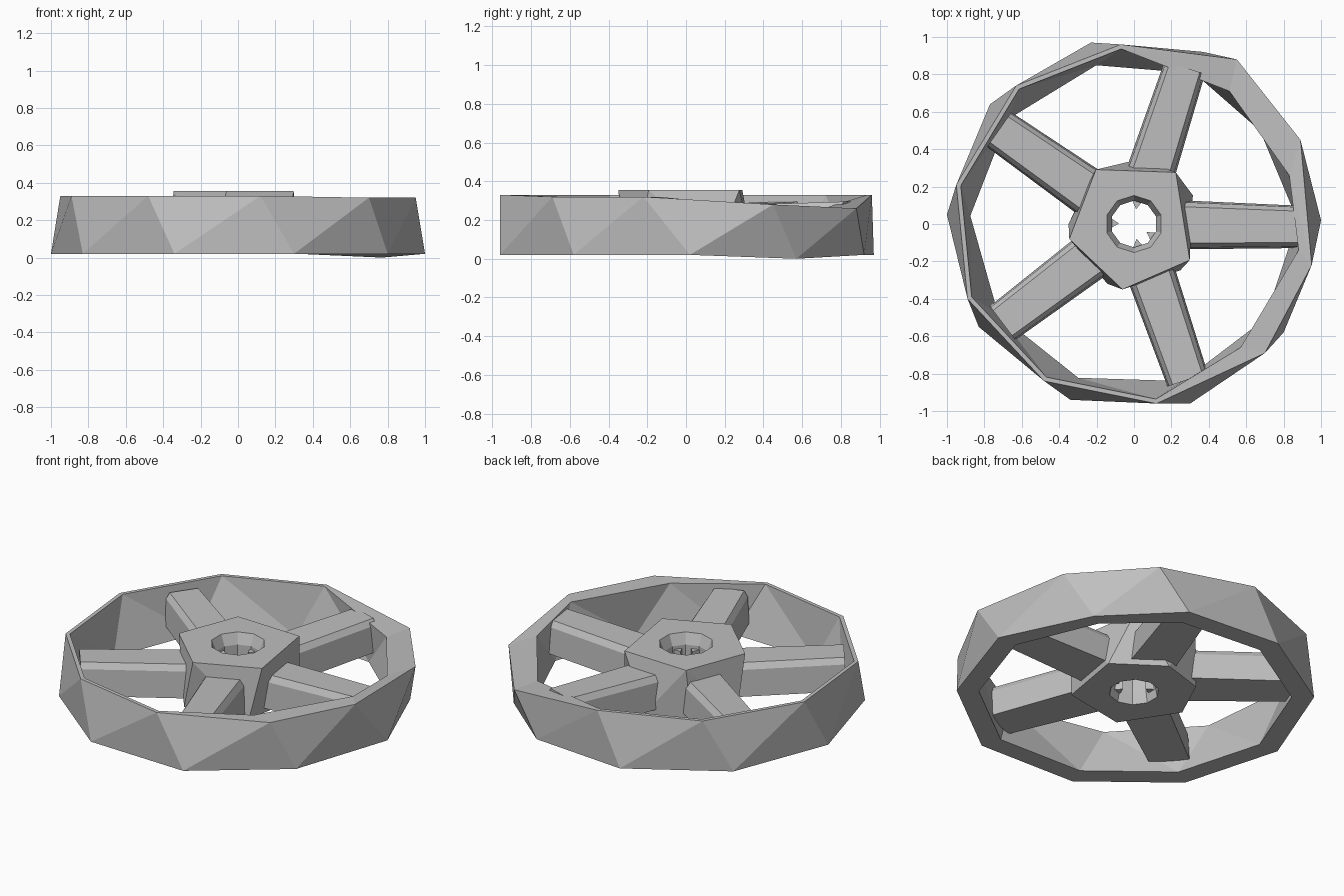
import bpy, bmesh, math
from mathutils import Vector, Matrix

if "Cube" in bpy.data.objects:
    bpy.data.objects.remove(bpy.data.objects["Cube"], do_unlink=True)

grey = bpy.data.materials.new("plain grey")
grey.use_nodes = True
COLOUR = (0.52, 0.52, 0.52, 1)
grey.diffuse_color = COLOUR
grey.node_tree.nodes["Principled BSDF"].inputs["Base Color"].default_value = COLOUR


def make_object(name, bm):
    bmesh.ops.recalc_face_normals(bm, faces=bm.faces)
    mesh = bpy.data.meshes.new(name)
    bm.to_mesh(mesh)
    bm.free()
    mesh.materials.append(grey)
    obj = bpy.data.objects.new(name, mesh)
    bpy.context.collection.objects.link(obj)
    return obj


def polar(radius, degrees, z):
    a = math.radians(degrees)
    return Vector((radius * math.cos(a), radius * math.sin(a), z))


def zigzag(bm, a, b):
    """Join two rings with triangles; b[i] sits just before a[i]."""
    n = len(a)
    for i in range(n):
        j = (i + 1) % n
        bm.faces.new((b[i], a[i], b[j]))
        bm.faces.new((a[i], a[j], b[j]))


# Rim: irregular ten-sided band, knife-edged on the left and thick on the right
bottom = [(1, .02), (.77, .57), (.37, .92), (-.23, .97), (-.77, .64),
          (-1, .05), (-.83, -.55), (-.34, -.94), (.30, -.96), (.80, -.58)]
top = [(.95, -.22, .32), (.89, .45, .28), (.55, .88, .26), (-.07, .96, .33),
       (-.63, .74, .33), (-.95, .21, .33), (-.89, -.40, .33),
       (-.48, -.84, .33), (.12, -.96, .33), (.70, -.69, .32)]
thick_lip = {0: (.88, -.14), 1: (.83, .26), 2: (.51, .71), 9: (.57, -.66)}

bm = bmesh.new()
outer_low, inner_low, outer_top, inner_top = [], [], [], []
for i in range(10):
    x, y = bottom[i]
    z = 0.0 if i == 1 else 0.02
    outer_low.append(bm.verts.new((x, y, z)))
    inner_low.append(bm.verts.new((x * .875, y * .875, .02)))
    x, y, z = top[i]
    outer_top.append(bm.verts.new((x, y, z)))
    lip = thick_lip.get(i, (x * .975, y * .975))
    inner_top.append(bm.verts.new((*lip, z)))
zigzag(bm, outer_low, outer_top)
zigzag(bm, inner_low, inner_top)
for i in range(10):
    j = (i + 1) % 10
    bm.faces.new((outer_low[i], outer_low[j], inner_low[j], inner_low[i]))
    bm.faces.new((outer_top[i], outer_top[j], inner_top[j]))
    bm.faces.new((outer_top[i], inner_top[j], inner_top[i]))
make_object("rim", bm)

# Spokes: tapered bars with a narrower, softly chamfered top
section = [(-1.08, .09), (-1, .25), (-.8, .285), (.8, .285), (1, .25), (1.08, .09)]
for n, angle in enumerate((-1, 72, 145, 217, -71)):
    bm = bmesh.new()
    ends = []
    for radius, half, lift in ((.22, .122, -.01), (.88, .105, .01)):
        ends.append([bm.verts.new((radius, y * half, z + lift)) for y, z in section])
    count = len(section)
    for i in range(count):
        j = (i + 1) % count
        bm.faces.new((ends[0][i], ends[0][j], ends[1][j], ends[1][i]))
    bm.faces.new(ends[0])
    bm.faces.new(ends[1])
    bm.transform(Matrix.Rotation(math.radians(angle), 4, 'Z'))
    make_object(f"spoke_{n + 1}", bm)

# Hub: five-sided cap twisting into a six-sided base
bm = bmesh.new()
points = [polar(.355, a, .355) for a in (51, 125, 193, 260, 327)]
points += [polar(.35, a, .05) for a in (-45, 26, 84, 130, 180, 246)]
verts = [bm.verts.new(p) for p in points]
bmesh.ops.convex_hull(bm, input=verts)
bmesh.ops.dissolve_limit(bm, angle_limit=.01, verts=bm.verts, edges=bm.edges)
hub = make_object("hub", bm)

# Axle hole, flared at both mouths
bm = bmesh.new()
rings = []
for radius, z in ((.15, 0), (.125, .12), (.125, .29), (.155, .36), (.155, .45)):
    rings.append([bm.verts.new(polar(radius, 18 + 36 * k, z)) for k in range(10)])
for a, b in zip(rings, rings[1:]):
    for k in range(10):
        j = (k + 1) % 10
        bm.faces.new((a[k], a[j], b[j], b[k]))
bm.faces.new(rings[0])
bm.faces.new(rings[-1])
cutter = make_object("axle_hole_cutter", bm)
cutter.hide_render = True
cutter.hide_set(True)
cut = hub.modifiers.new("axle_hole", 'BOOLEAN')
cut.operation = 'DIFFERENCE'
cut.solver = 'EXACT'
cut.object = cutter

# Small wedge ribs gripping the axle
for n, angle in enumerate((82, 178, -33, -80)):
    bm = bmesh.new()
    low, high = ([bm.verts.new(polar(r, angle + d, z))
                  for r, d in ((.14, -14), (.14, 14), (.08, 0))] for z in (.10, .27))
    for i in range(3):
        j = (i + 1) % 3
        bm.faces.new((low[i], low[j], high[j], high[i]))
    bm.faces.new(low)
    bm.faces.new(high)
    make_object(f"axle_rib_{n + 1}", bm)
